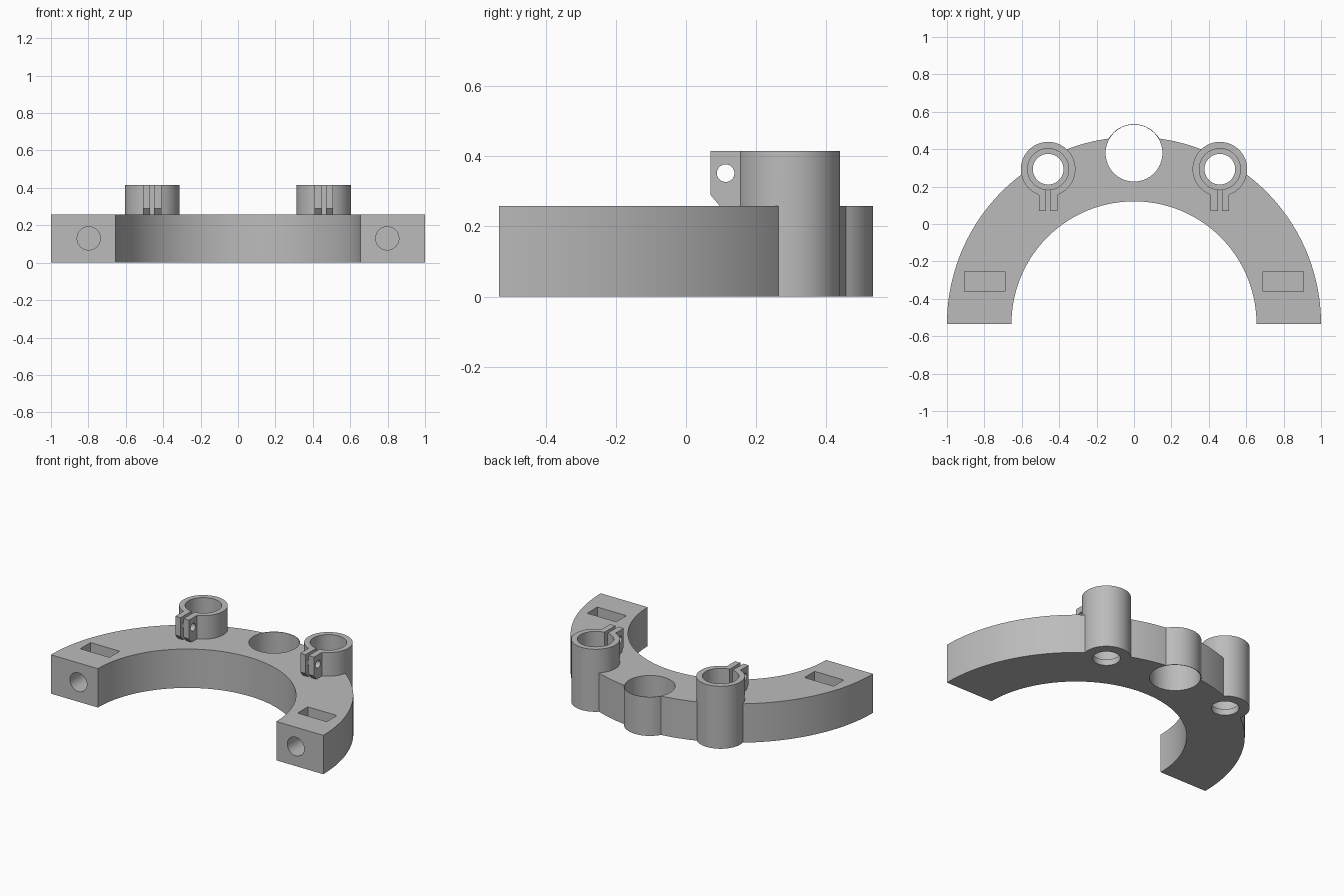
import bpy, bmesh, math
from mathutils import Matrix, Vector

cube = bpy.data.objects.get("Cube")
if cube:
    bpy.data.objects.remove(cube, do_unlink=True)

BODY_H, TUBE_H = 0.258, 0.415
ARCH_Y = -0.534
CLAMP_X, CLAMP_Y = 0.459, 0.293

grey = bpy.data.materials.new("plain grey")
grey.use_nodes = True
colour = (0.5, 0.5, 0.5, 1)
grey.diffuse_color = colour
grey.node_tree.nodes["Principled BSDF"].inputs["Base Color"].default_value = colour


def add_prism(name, points, depth):
    """Extrude a closed outline of 3D points along the depth vector."""
    bm = bmesh.new()
    face = bm.faces.new([bm.verts.new(p) for p in points])
    new = bmesh.ops.extrude_face_region(bm, geom=[face])["geom"]
    bmesh.ops.translate(bm, vec=Vector(depth),
                        verts=[v for v in new if isinstance(v, bmesh.types.BMVert)])
    bmesh.ops.recalc_face_normals(bm, faces=bm.faces)
    mesh = bpy.data.meshes.new(name)
    bm.to_mesh(mesh)
    bm.free()
    mesh.materials.append(grey)
    obj = bpy.data.objects.new(name, mesh)
    bpy.context.collection.objects.link(obj)
    return obj


def arc(r, start, end, steps):
    angles = [start + (end - start) * i / steps for i in range(steps + 1)]
    return [Vector((r * math.cos(a), r * math.sin(a), 0)) for a in angles]


def cylinder(name, centre, r, length, axis="Z"):
    turn = {"Z": Matrix(), "X": Matrix.Rotation(math.pi / 2, 4, "Y"),
            "Y": Matrix.Rotation(-math.pi / 2, 4, "X")}[axis]
    ring = arc(r, 0, math.tau, 72)[:-1]
    return add_prism(name, [turn @ p + Vector(centre) for p in ring],
                     turn @ Vector((0, 0, length)))


def box(name, x0, x1, y0, y1, z0, z1):
    return add_prism(name, [(x0, y0, z0), (x1, y0, z0), (x1, y1, z0), (x0, y1, z0)],
                     (0, 0, z1 - z0))


def combine(target, tool, operation):
    """Apply a boolean and discard the tool."""
    mod = target.modifiers.new(operation, "BOOLEAN")
    mod.operation, mod.solver, mod.object = operation, "EXACT", tool
    bpy.context.view_layer.objects.active = target
    bpy.ops.object.modifier_apply(modifier=mod.name)
    bpy.data.objects.remove(tool, do_unlink=True)


# Half-ring arch
outline = arc(1.0, 0, math.pi, 96) + arc(0.655, math.pi, 0, 96)
body = add_prism("clamp_bracket", [p + Vector((0, ARCH_Y, 0)) for p in outline],
                 (0, 0, BODY_H))

# Added solids: centre boss, clamp tubes and clamp ears
combine(body, cylinder("centre_boss", (0, 0.377, 0), 0.157, BODY_H), "UNION")
for side in (-1, 1):
    x = side * CLAMP_X
    combine(body, cylinder("clamp_tube", (x, CLAMP_Y, 0), 0.146, TUBE_H), "UNION")
    ear = [(0.07, TUBE_H), (0.07, 0.29), (0.103, 0.25), (0.172, 0.25), (0.172, TUBE_H)]
    combine(body, add_prism("clamp_ears", [(x - 0.05, y, z) for y, z in ear],
                            (0.1, 0, 0)), "UNION")

# Cut-outs: centre hole, stepped clamp bores, ear slots, screw holes, nut pockets
cutters = [cylinder("centre_hole", (0, 0.379, -0.1), 0.152, 0.6)]
for side in (-1, 1):
    x, foot_x = side * CLAMP_X, side * 0.798
    cutters += [
        cylinder("clamp_through_hole", (x, CLAMP_Y, -0.1), 0.082, 0.7),
        cylinder("clamp_bore", (x, CLAMP_Y, 0.04), 0.11, 0.6),
        box("clamp_slot", x - 0.011, x + 0.011, 0.03, CLAMP_Y, BODY_H, 0.5),
        cylinder("ear_screw_hole", (x - 0.1, 0.113, 0.352), 0.025, 0.2, "X"),
        cylinder("foot_screw_hole", (foot_x, -0.6, 0.13), 0.062, 0.42, "Y"),
        box("nut_pocket", foot_x - 0.107, foot_x + 0.107, -0.362, -0.255, 0.025, 0.4),
    ]
for cutter in cutters:
    combine(body, cutter, "DIFFERENCE")

# Smooth curved walls, crisp edges
bpy.ops.object.select_all(action="DESELECT")
body.select_set(True)
bpy.context.view_layer.objects.active = body
bpy.ops.object.shade_smooth_by_angle(angle=math.radians(30))
